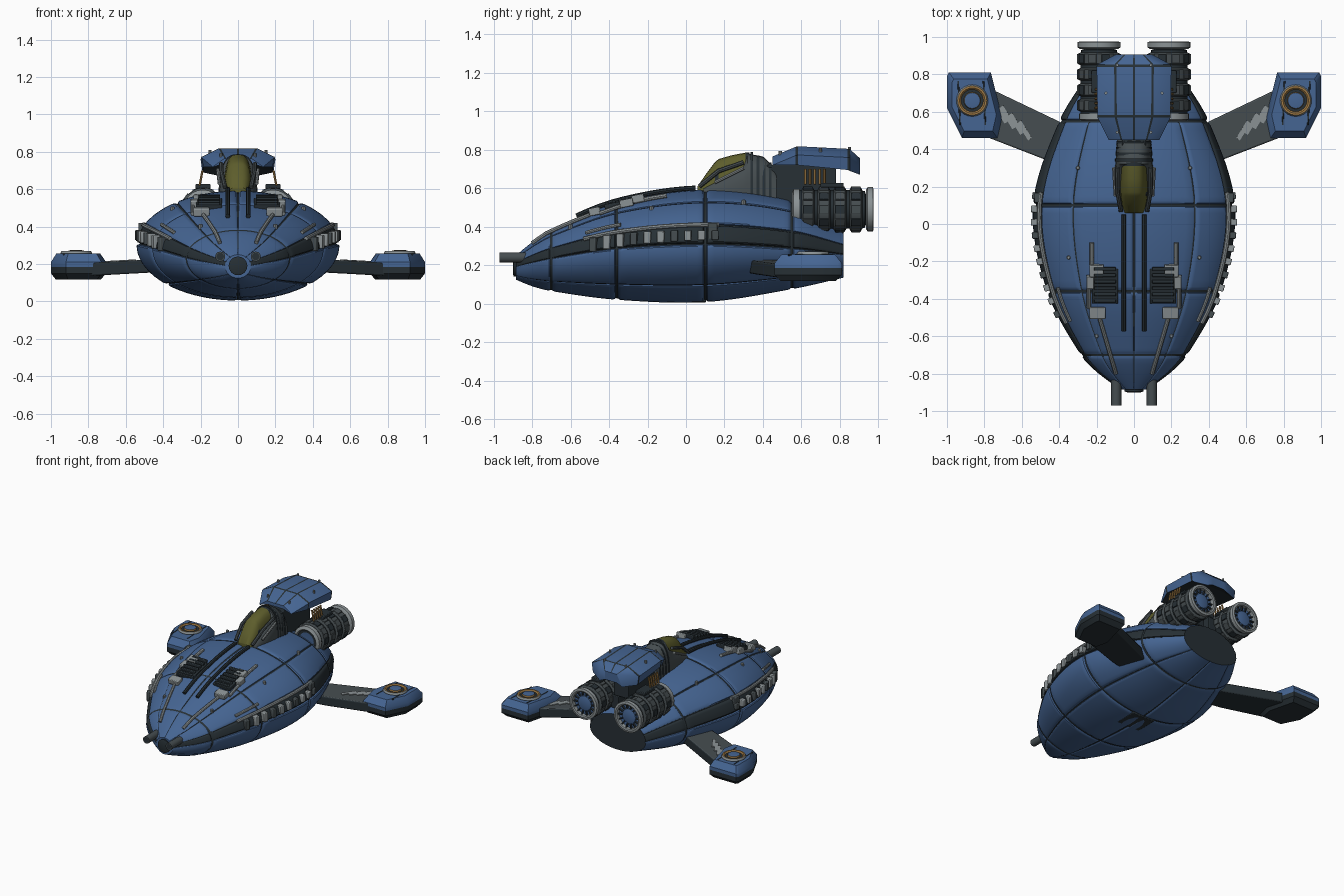
import bpy, bmesh, math
from mathutils import Vector, Matrix
from math import sin, cos, pi, radians

cube = bpy.data.objects.get("Cube")
if cube:
    bpy.data.objects.remove(cube, do_unlink=True)

# Flat colours
COLOURS = {"blue": (.06, .13, .29), "dark": (.02, .029, .035), "mid_grey": (.06, .074, .08),
           "light_grey": (.26, .29, .3), "olive_glass": (.11, .11, .025), "gold": (.36, .2, .06)}
NAMES = list(COLOURS)
BLUE, DARK, MID, LIGHT, GLASS, GOLD = range(len(NAMES))
MATS = []
for n, c in COLOURS.items():
    m = bpy.data.materials.new(n)
    m.use_nodes = True
    m.diffuse_color = (*c, 1)
    bsdf = m.node_tree.nodes["Principled BSDF"]
    bsdf.inputs["Base Color"].default_value = (*c, 1)
    bsdf.inputs["Roughness"].default_value = .6
    MATS.append(m)
parts = []


def finish(name, bm, mirror=False, bevel=0):
    bmesh.ops.recalc_face_normals(bm, faces=bm.faces)
    me = bpy.data.meshes.new(name)
    bm.to_mesh(me)
    bm.free()
    for m in MATS:
        me.materials.append(m)
    ob = bpy.data.objects.new(name, me)
    bpy.context.collection.objects.link(ob)
    if bevel:
        b = ob.modifiers.new("bevel", 'BEVEL')
        b.width, b.segments = bevel, 2
    if mirror:
        ob.modifiers.new("mirror", 'MIRROR')
    parts.append(ob)
    return ob


# Skin a list of rings; mat is an index or a rule of (ring, segment)
def loft(name, rings, mat, mirror=False, caps=(None, None), bevel=0):
    bm = bmesh.new()
    vs = [[bm.verts.new(p) for p in r] for r in rings]
    n = len(rings[0])
    rule = mat if callable(mat) else (lambda i, j: mat)
    for i in range(len(vs) - 1):
        for j in range(n):
            k = (j + 1) % n
            f = bm.faces.new((vs[i][j], vs[i][k], vs[i + 1][k], vs[i + 1][j]))
            f.material_index = rule(i, j)
    for r, c, i in ((vs[0], caps[0], 0), (vs[-1], caps[1], len(vs) - 2)):
        bm.faces.new(r).material_index = rule(i, 0) if c is None else c
    return finish(name, bm, mirror, bevel)


# Revolve (distance, radius) pairs about an axis along y or z
def lathe(name, centre, axis, profile, mat, sides=24, caps=(None, None)):
    def at(d, r, a):
        v = (r * cos(a), d, r * sin(a)) if axis == 'y' else (r * cos(a), r * sin(a), d)
        return Vector(centre) + Vector(v)
    rings = [[at(d, r, 2 * pi * k / sides) for k in range(sides)] for d, r in profile]
    return loft(name, rings, mat, True, caps)


def box(name, loc, size, mat, mirror=True, rot=None, bevel=.005):
    bm = bmesh.new()
    M = Matrix.Translation(loc) @ (rot or Matrix()) @ Matrix.Diagonal((*size, 1))
    bmesh.ops.create_cube(bm, size=1, matrix=M)
    for f in bm.faces:
        f.material_index = mat
    return finish(name, bm, mirror, bevel)


def rod(name, pts, r, mat, sides=8):
    pts = [Vector(p) for p in pts]
    rings = []
    for i, p in enumerate(pts):
        d = (pts[min(i + 1, len(pts) - 1)] - pts[max(i - 1, 0)]).normalized()
        a = d.cross(Vector((0, 0, 1)) if abs(d.z) < .9 else Vector((1, 0, 0))).normalized()
        b = d.cross(a)
        rings.append([p + (a * cos(t) + b * sin(t)) * r for t in (2 * pi * k / sides for k in range(sides))])
    return loft(name, rings, mat, True)


# Hull stations: y, half width, bottom, middle, top
ST = [(-.885, .07, .125, .19, .25), (-.8, .19, .09, .21, .32), (-.7, .285, .065, .23, .385),
      (-.36, .465, .02, .28, .525), (.1, .54, .008, .3, .592), (.55, .4, .075, .28, .535), (.82, .235, .135, .25, .4)]


def station(y):
    i = next((k for k in range(len(ST) - 2) if y < ST[k + 1][0]), len(ST) - 2)
    p, q = ST[i], ST[i + 1]
    o, s = ST[max(i - 1, 0)], ST[min(i + 2, len(ST) - 1)]
    h = q[0] - p[0]
    t = (y - p[0]) / h
    out = []
    for c in range(1, 5):
        m0 = (q[c] - o[c]) / (q[0] - o[0]) * h
        m1 = (s[c] - p[c]) / (s[0] - p[0]) * h
        out.append((2*t**3 - 3*t*t + 1) * p[c] + (t**3 - 2*t*t + t) * m0 + (3*t*t - 2*t**3) * q[c] + (t**3 - t*t) * m1)
    return out


def hull(y, a, k=1.0):
    w, lo, mid, hi = station(y)
    return Vector((w * cos(a) * k, y, mid + ((hi - mid) if sin(a) > 0 else (mid - lo)) * sin(a) * k))


def top(x, y, up=0):
    w, lo, mid, hi = station(y)
    return Vector((x, y, mid + (hi - mid) * math.sqrt(max(0, 1 - (x / w) ** 2)) + up))


# Extra lines around each seam make the sunken grooves
def seam_lines(lo, hi, seams, step, g):
    n = round((hi - lo) / step)
    plain = [lo + (hi - lo) * k / n for k in range(n + 1)]
    vals = [v for v in plain if all(abs(v - s) > 4 * g for s in seams)]
    return sorted(vals + [s + d * g for s in seams for d in (-4, -2, -1, 1, 2, 4)])


def sink(v, seams, g):
    d = min(abs(v - s) for s in seams) / g
    return .03 if d < 1.5 else .009 if d < 2.5 else 0


YS = (-.7, -.36, .1, .55)
half = [radians(d) for d in (52, 22, 2, -45)]
AS = [pi / 2, -pi / 2] + half + [pi - a for a in half]
AS = [(a + pi) % (2 * pi) - pi + (2 * pi if (a + pi) % (2 * pi) - pi < -1.6 else 0) for a in AS]
AS[1] = -pi / 2 + .0
rows = seam_lines(ST[0][0], ST[-1][0], YS, .045, .006)
cols = seam_lines(-pi / 2 + .08, 3 * pi / 2 - .08, [a for a in AS if a != AS[1]], .09, .011)
cols = [-pi / 2 + d * .011 for d in (-4, -2, -1, 1, 2, 4)] + cols


def hull_colour(i, j):
    y = (rows[i] + rows[i + 1]) / 2
    a, b = cols[j], cols[(j + 1) % len(cols)]
    if b < a:
        return BLUE
    m = (a + b) / 2
    groove = min(abs(y - s) for s in YS) < .004 or min(abs(m - s) for s in AS) < .006
    el = math.degrees(math.asin(sin(m)))
    return DARK if groove or 2 < el < 22 else BLUE


loft("hull", [[hull(y, a, 1 - max(sink(y, YS, .006), sink(a, AS, .011))) for a in cols] for y in rows],
     hull_colour, caps=(BLUE, DARK))
box("belly_hatch", (0, .02, .016), (.19, .17, .018), DARK, False)
nose = [(-.9, .035), (-.895, .05), (-.87, .05)]
lathe("nose_disc", (0, 0, .19), 'y', nose, DARK)
lathe("nose_gun", (.095, 0, .24), 'y', [(-.97, .02), (-.97, .027), (-.8, .027)], MID, 12, (DARK, None))

# Deck rails, radiators and pipes
rod("deck_rail", [top(.055, -.57 + .062 * k, .012) for k in range(11)], .013, DARK)
box("radiator_bed", top(.155, -.33, .0), (.14, .19, .03), DARK, rot=Matrix.Rotation(.2, 4, 'X'))
for k in range(6):
    y = -.41 + .034 * k
    box("radiator_fin", top(.155, y, .018), (.12, .018, .03), DARK)
for x, y, sx, sy in ((.2, -.25, .075, .065), (.195, -.475, .085, .06), (.235, -.31, .04, .07)):
    box("deck_block", top(x, y, .018), (sx, sy, .04), LIGHT, rot=Matrix.Rotation(.2, 4, 'X'))
rod("deck_pipe_rear", [top(.225, y, .012) for y in (-.1, -.18, -.27)], .012, LIGHT)
rod("deck_pipe_mid", [top(.242, y, .012) for y in (-.28, -.36, -.45)], .011, LIGHT)
rod("deck_pipe_front", [top(.185 - .022 * k, -.5 - .075 * k, .01) for k in range(5)], .011, LIGHT)
for x, y in ((.35, -.18), (.3, .3), (.2, -.6)):
    lathe("deck_bolt", top(x, y), 'z', [(-.01, .011), (.012, .011), (.016, .007)], LIGHT, 8)

# Side band trim
rod("side_pipe", [hull(-.53 + .07 * k, radians(22), 1.01) for k in range(11)], .012, LIGHT)
rod("side_pipe_front", [hull(-.52 + .06 * k, radians(31), 1.01) for k in range(4)], .01, LIGHT)
for k in range(10):
    y = -.48 + .07 * k
    p, q = hull(y, radians(11)), hull(y + .01, radians(11))
    turn = Matrix.Rotation(-math.atan2(q.x - p.x, .01), 4, 'Z')
    box("side_clip", p, (.04, .036, .075 - .003 * k), LIGHT if k % 3 else MID, rot=turn)
box("side_bracket", hull(.14, radians(15), .995), (.035, .05, .09), MID)


# Cockpit shells from arched sections
def arch(y, w, base, hi, n=14):
    return [(w * math.copysign(abs(cos(t)) ** .7, cos(t)), y, base + (hi - base) * sin(t) ** .7)
            for t in (pi * k / n for k in range(n + 1))]


glass = [(.06, .055, .61), (.105, .066, .675), (.15, .074, .735), (.17, .075, .752), (.24, .077, .772), (.31, .077, .785), (.33, .077, .787)]
loft("canopy_glass", [arch(y, w, .55, h) for y, w, h in glass], lambda i, j: DARK if i in (2, 5) and j < 3 or i == 5 else GLASS)
body = [(.09, .09, .605), (.2, .102, .68), (.3, .105, .735), (.32, .1, .78), (.4, .095, .765), (.46, .09, .71), (.47, .09, .69)]
loft("cockpit_body", [arch(y, w, .54, h) for y, w, h in body], MID)
for k in range(4):
    loft("cockpit_rib", [arch(.335 + .032 * k + d, .101 - .002 * k, .54, .788 - .018 * k) for d in (0, .014)], DARK)
rod("canopy_frame", [(.07, .07, .61), (.088, .17, .69), (.09, .3, .735)], .012, MID)
rod("canopy_trim", [(.1, .15, .63), (.108, .3, .705)], .009, LIGHT)
box("hood_support", (0, .58, .62), (.13, .4, .2), DARK, False)

# Armoured hood
hood = [(.45, .135, .765, .72), (.57, .195, .815, .72), (.582, .195, .818, .72), (.84, .2, .805, .695), (.852, .198, .803, .69), (.905, .1, .755, .67)]


def hood_ring(y, w, hi, lo):
    xs = (-1, -.53, -.47, -.03, .03, .47, .53, 1)
    upper = [(x * w, y, hi - (.045 if abs(x) == 1 else 0)) for x in xs]
    return upper + [(w * .95, y, lo), (w * .5, y, lo + .02), (-w * .5, y, lo + .02), (-w * .95, y, lo)]


loft("hood", [hood_ring(*h) for h in hood], lambda i, j: DARK if j in (1, 3, 5, 8, 9, 10) or i in (1, 3) else BLUE)
for x, y, z in ((.09, .49, .782), (.09, .85, .803), (.15, .7, .798)):
    lathe("hood_bolt", (x, y, z), 'z', [(-.01, .008), (.012, .008)], LIGHT, 8)
for k in range(5):
    rod("hood_cable", [(.205, .62 + .025 * k, .62), (.19, .62 + .025 * k, .7)], .007, GOLD, 6)

# Engines
ex, ez = .187, .49
core = [(.56, .06), (.555, .09), (.575, .1), (.6, .1), (.9, .1), (.93, .095), (.935, .08)]
lathe("engine_core", (ex, 0, ez), 'y', core, DARK, caps=(BLUE, BLUE))
lathe("engine_front_ring", (ex, 0, ez), 'y', [(.565, .07), (.55, .085), (.56, .107), (.59, .107)], LIGHT, caps=(BLUE, None))
for k in range(4):
    y = .6 + .083 * k
    lathe("engine_band", (ex, 0, ez), 'y', [(y, .1), (y + .008, .114), (y + .06, .114), (y + .068, .1)], MID)
    for a in range(10):
        t = 2 * pi * a / 10
        box("engine_plate", (ex + .113 * cos(t), y + .034, ez + .113 * sin(t)), (.012, .05, .045), (DARK, MID)[(a + k) % 2],
            rot=Matrix.Rotation(-t, 4, 'Y'), bevel=.003)
ring = [(.945, .088), (.972, .09), (.976, .1), (.972, .116), (.945, .116), (.935, .1), (.935, .08)]
lathe("nozzle_ring", (ex, 0, ez), 'y', ring, LIGHT, caps=(BLUE, DARK))
lathe("nozzle_hub", (ex, 0, ez), 'y', [(.94, .058), (.955, .055), (.962, .03)], BLUE)
for a in range(14):
    t = 2 * pi * a / 14
    box("nozzle_vane", (ex + .074 * cos(t), .953, ez + .074 * sin(t)), (.03, .016, .008), DARK, rot=Matrix.Rotation(-t, 4, 'Y'), bevel=0)
box("engine_top_box", (ex, .76, ez + .125), (.08, .12, .025), DARK)
box("engine_mount", (.1, .68, .47), (.16, .2, .1), DARK)

# Wing arms
arm = [(.3, .3), (.49, .35), (.8, .47), (.8, .73), (.74, .71), (.3, .5)]


def arm_z(x):
    return .25 - .055 * x


loft("wing_arm", [[(x, y, arm_z(x) + d) for x, y in arm] for d in (-.07, .0)], lambda i, j: DARK, True, (DARK, MID), .008)
for k in range(4):
    x, y = .585 + .045 * k, .5 + .035 * k
    box("wing_stripe", (x, y, arm_z(x) + .002), (.024, .11 + .012 * k, .006), LIGHT, bevel=0,
        rot=Matrix.Rotation(.055, 4, 'Y') @ Matrix.Rotation(-.55, 4, 'Z'))

# Wing tip pods
pod = [(.765, .81), (.99, .81), (1, .79), (1, .62), (.92, .46), (.73, .46), (.705, .57)]
layers = [(.118, .82), (.15, 1), (.185, 1), (.21, 1), (.255, .8)]
loft("wing_pod", [[(.86 + (x - .86) * k, .64 + (y - .64) * k, z) for x, y in pod] for z, k in layers],
     lambda i, j: DARK if i < 2 else BLUE, True, (DARK, BLUE))
for x in (.795, .93):
    rod("pod_seam", [(x, .53, .252), (x + .01, .765, .252)], .006, DARK, 6)
disc = [(.235, .085), (.258, .085), (.27, .078), (.27, .068), (.262, .06), (.262, .045), (.272, .042), (.274, .03)]
lathe("pod_thruster", (.865, .66, 0), 'z', disc, lambda i, j: (MID, LIGHT, GOLD, GOLD, DARK, GOLD, BLUE)[i], caps=(DARK, BLUE))

# Smooth shading with sharp creases kept
bpy.ops.object.select_all(action='DESELECT')
for ob in parts:
    ob.select_set(True)
bpy.context.view_layer.objects.active = parts[0]
bpy.ops.object.shade_smooth_by_angle(angle=radians(35))
